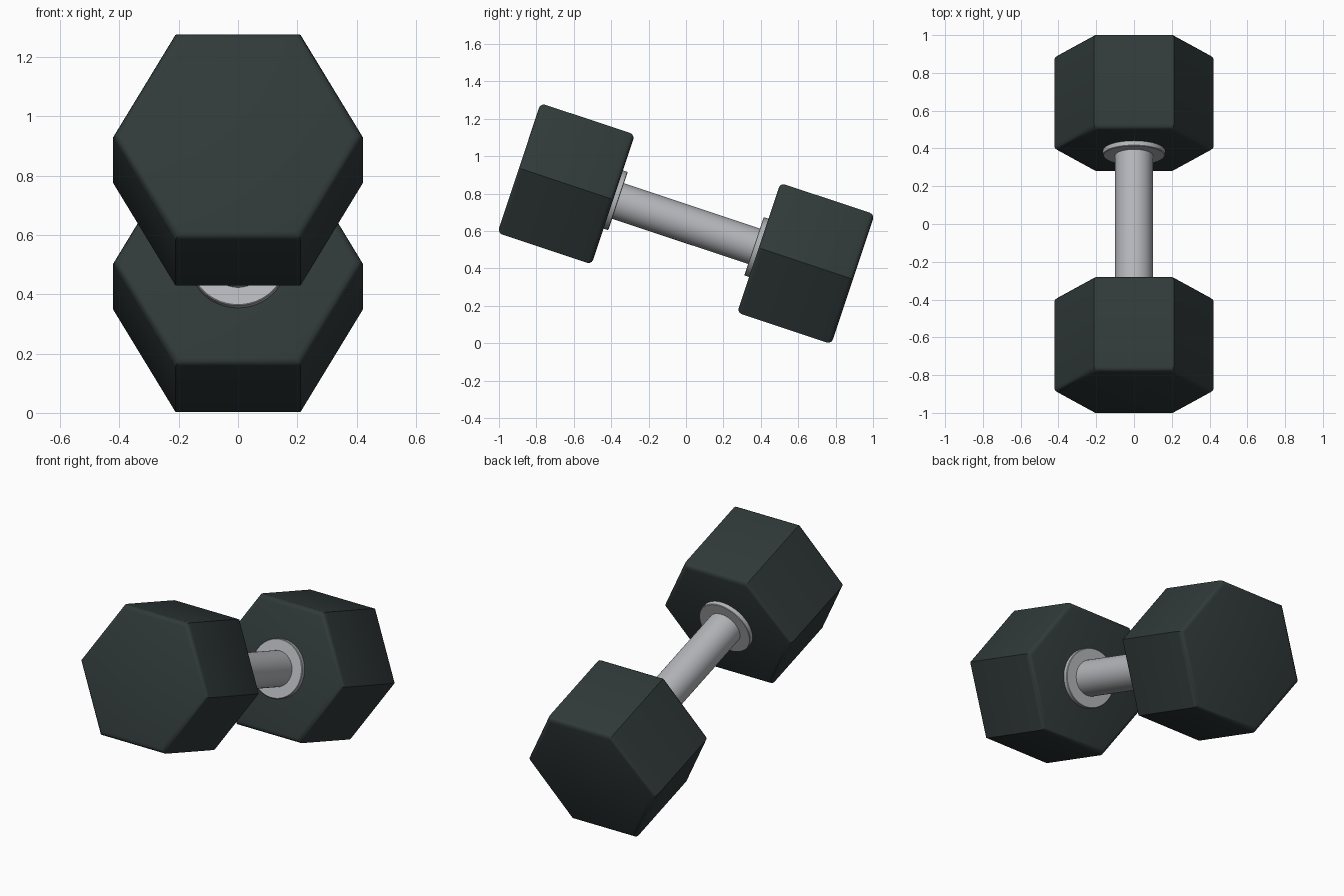
import bpy
import bmesh
from math import radians, sin, cos, tau
from mathutils import Matrix

if "Cube" in bpy.data.objects:
    bpy.data.objects.remove(bpy.data.objects["Cube"])

# The whole dumbbell is tilted about x, front end raised
TILT = Matrix.Translation((0, 0, 0.639)) @ Matrix.Rotation(radians(-18.4), 4, "X")


def material(name, color, roughness, metallic=0.0):
    mat = bpy.data.materials.new(name)
    mat.use_nodes = True
    mat.diffuse_color = color
    bsdf = mat.node_tree.nodes["Principled BSDF"]
    bsdf.inputs["Base Color"].default_value = color
    bsdf.inputs["Roughness"].default_value = roughness
    bsdf.inputs["Metallic"].default_value = metallic
    return mat


def prism(name, sides, radius, start, end, mat, rim=0.0, segments=3):
    """Regular prism along y, with its two end rims rounded."""
    bm = bmesh.new()
    ring = [bm.verts.new((radius * cos(tau * i / sides), start,
                          radius * sin(tau * i / sides))) for i in range(sides)]
    cap = bm.faces.new(ring)
    grown = bmesh.ops.extrude_face_region(bm, geom=[cap], use_keep_orig=True)
    moved = [v for v in grown["geom"] if isinstance(v, bmesh.types.BMVert)]
    bmesh.ops.translate(bm, vec=(0, end - start, 0), verts=moved)
    bmesh.ops.recalc_face_normals(bm, faces=bm.faces)
    if rim:
        rims = [e for e in bm.edges
                if abs(e.verts[0].co.y - e.verts[1].co.y) < 0.0001]
        bmesh.ops.bevel(bm, geom=rims, offset=rim, segments=segments,
                        profile=0.5, affect="EDGES")
    mesh = bpy.data.meshes.new(name)
    bm.to_mesh(mesh)
    bm.free()
    mesh.materials.append(mat)
    obj = bpy.data.objects.new(name, mesh)
    bpy.context.collection.objects.link(obj)
    obj.matrix_world = TILT
    bpy.ops.object.select_all(action="DESELECT")
    obj.select_set(True)
    bpy.context.view_layer.objects.active = obj
    bpy.ops.object.shade_smooth_by_angle(angle=radians(35))
    return obj


rubber = material("dark_rubber", (0.03, 0.041, 0.041, 1), 0.7)
steel = material("brushed_steel", (0.46, 0.47, 0.495, 1), 0.4)

# Handle, running slightly into both heads
prism("handle", 48, 0.1, -0.45, 0.45, steel)

# Hexagonal heads and the collars on their inner faces
for side, label in ((-1, "front"), (1, "back")):
    prism(label + "_head", 6, 0.422, side * 0.41, side * 0.941, rubber, rim=0.026)
    prism(label + "_collar", 48, 0.164, side * 0.383, side * 0.43, steel, rim=0.003, segments=1)
